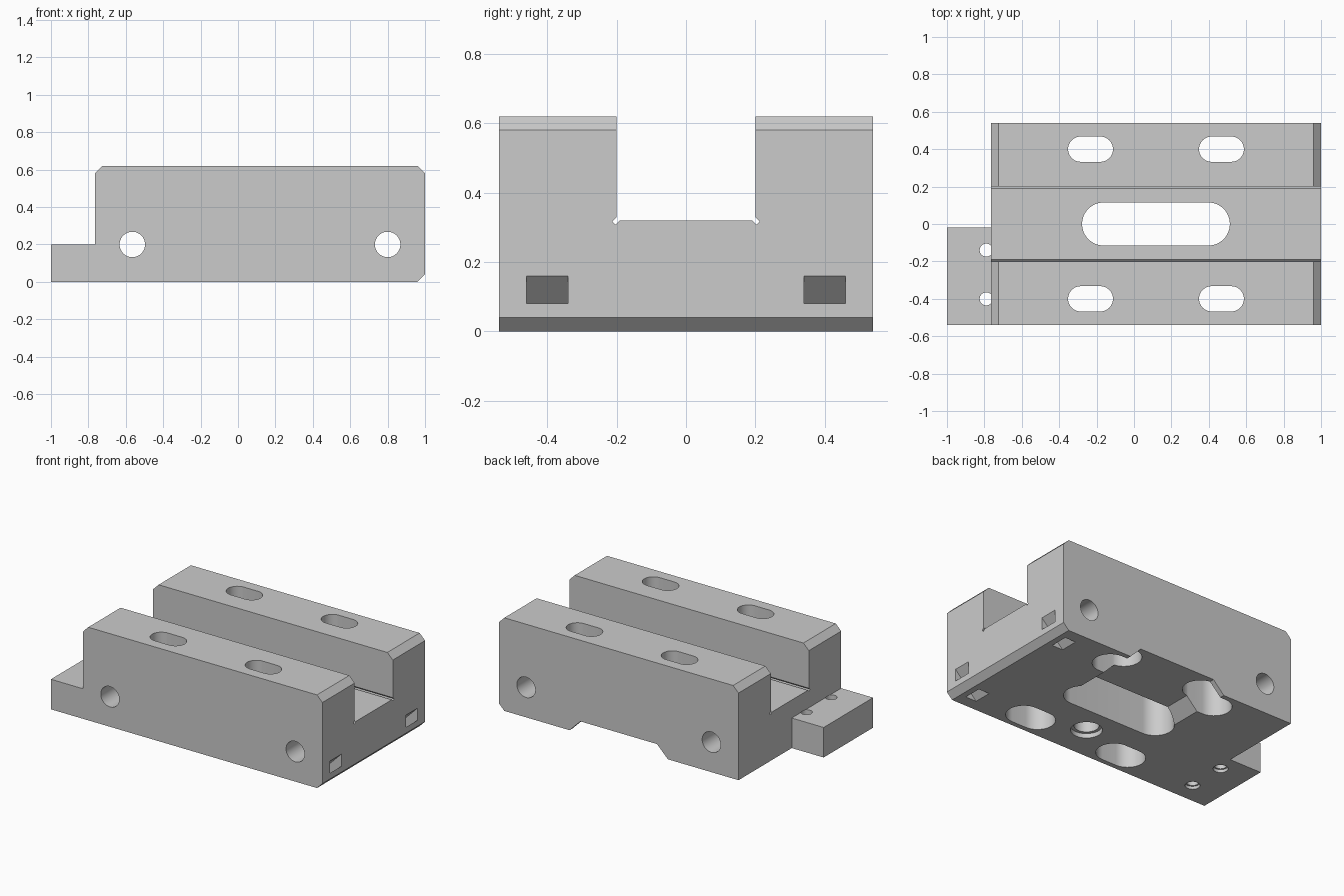
import bpy, bmesh, math
from mathutils import Vector

cube = bpy.data.objects.get("Cube")
if cube:
    bpy.data.objects.remove(cube, do_unlink=True)

grey = bpy.data.materials.new("machined_grey")
grey.use_nodes = True
grey.diffuse_color = (0.6, 0.6, 0.6, 1)
grey.node_tree.nodes["Principled BSDF"].inputs["Base Color"].default_value = (0.6, 0.6, 0.6, 1)

# Maps profile coordinates and depth to space for each extrusion axis
PLACE = {
    "x": lambda u, v, d: Vector((d, u, v)),
    "y": lambda u, v, d: Vector((u, d, v)),
    "z": lambda u, v, d: Vector((u, v, d)),
}


def prism(name, points, axis, lo, hi):
    """Extrude a closed profile along an axis."""
    bm = bmesh.new()
    face = bm.faces.new([bm.verts.new(PLACE[axis](u, v, lo)) for u, v in points])
    ext = bmesh.ops.extrude_face_region(bm, geom=[face])
    moved = [g for g in ext["geom"] if isinstance(g, bmesh.types.BMVert)]
    bmesh.ops.translate(bm, verts=moved, vec=PLACE[axis](0, 0, hi - lo))
    bmesh.ops.recalc_face_normals(bm, faces=bm.faces)
    mesh = bpy.data.meshes.new(name)
    bm.to_mesh(mesh)
    bm.free()
    mesh.materials.append(grey)
    obj = bpy.data.objects.new(name, mesh)
    bpy.context.collection.objects.link(obj)
    return obj


def rect(u0, u1, v0, v1):
    return [(u0, v0), (u1, v0), (u1, v1), (u0, v1)]


def pill(u, v, r, half=0.0, n=24):
    """Slot outline; a plain circle when half is zero."""
    pts = []
    for side in (1, -1):
        for i in range(n + (1 if half else 0)):
            a = math.pi * i / n - math.pi / 2
            pts.append((u + side * (half + r * math.cos(a)), v + side * r * math.sin(a)))
    return pts


def cut(body, points, axis, lo, hi):
    cutter = prism("cutter", points, axis, lo, hi)
    cutter.hide_render = True
    mod = body.modifiers.new("cut", "BOOLEAN")
    mod.operation = "DIFFERENCE"
    mod.solver = "EXACT"
    mod.object = cutter
    bpy.context.view_layer.objects.active = body
    bpy.ops.object.modifier_apply(modifier=mod.name)
    bpy.data.objects.remove(cutter, do_unlink=True)


# Chamfered block with a low end tab
MID = 0.1175
END = -0.765
body = prism("slide_block", [
    (-1, 0), (0.96, 0), (1, 0.04), (1, 0.58), (0.96, 0.62),
    (END + 0.04, 0.62), (END, 0.58), (END, 0.2), (-1, 0.2)], "y", -0.54, 0.54)
cut(body, rect(-1.1, END, -0.02, 0.7), "z", -0.1, 0.3)

# Central channel
cut(body, rect(-0.2, 0.2, 0.32, 0.8), "x", -1.1, 1.1)

# Corner relief grooves
for s in (1, -1):
    groove = [(0.188, 0.322), (0.198, 0.332), (0.213, 0.317), (0.203, 0.307)]
    cut(body, [(s * u, v) for u, v in groove], "x", -1.1, 1.1)

# Bevelled relief under the back edge
cut(body, [(MID - 0.382, -0.02), (MID + 0.382, -0.02),
           (MID + 0.282, 0.08), (MID - 0.282, 0.08)], "y", 0, 0.7)

# Large centre slot
cut(body, pill(MID, 0, 0.115, 0.28), "z", -0.1, 0.5)

# Bolt slots in both rails, widened from below
for x in (MID - 0.35, MID + 0.35):
    for y in (-0.4, 0.4):
        cut(body, pill(x, y, 0.0675, 0.0525), "z", -0.1, 0.8)
        cut(body, pill(x, y, 0.108, 0.0525), "z", -0.1, 0.4)

# Cross holes
for x in (-0.565, 0.8):
    cut(body, pill(x, 0.2, 0.068), "y", -0.7, 0.7)

# Diagonal channels from the end face to the underside
for y in (-0.4, 0.4):
    cut(body, [(0.82, -0.02), (0.9, -0.02), (1.02, 0.1), (1.02, 0.18)],
        "y", y - 0.06, y + 0.06)

# Stepped blind hole under the front rail
cut(body, pill(MID, -0.3, 0.095), "z", -0.1, 0.03)
cut(body, pill(MID, -0.3, 0.075), "z", -0.1, 0.25)

# Stepped holes through the tab
for y in (-0.14, -0.4):
    cut(body, pill(-0.79, y, 0.045), "z", -0.1, 0.02)
    cut(body, pill(-0.79, y, 0.035), "z", -0.1, 0.201)

# Smooth the hole walls, keep the edges sharp
bpy.ops.object.select_all(action="DESELECT")
body.select_set(True)
bpy.context.view_layer.objects.active = body
bpy.ops.object.shade_smooth_by_angle(angle=math.radians(25))
